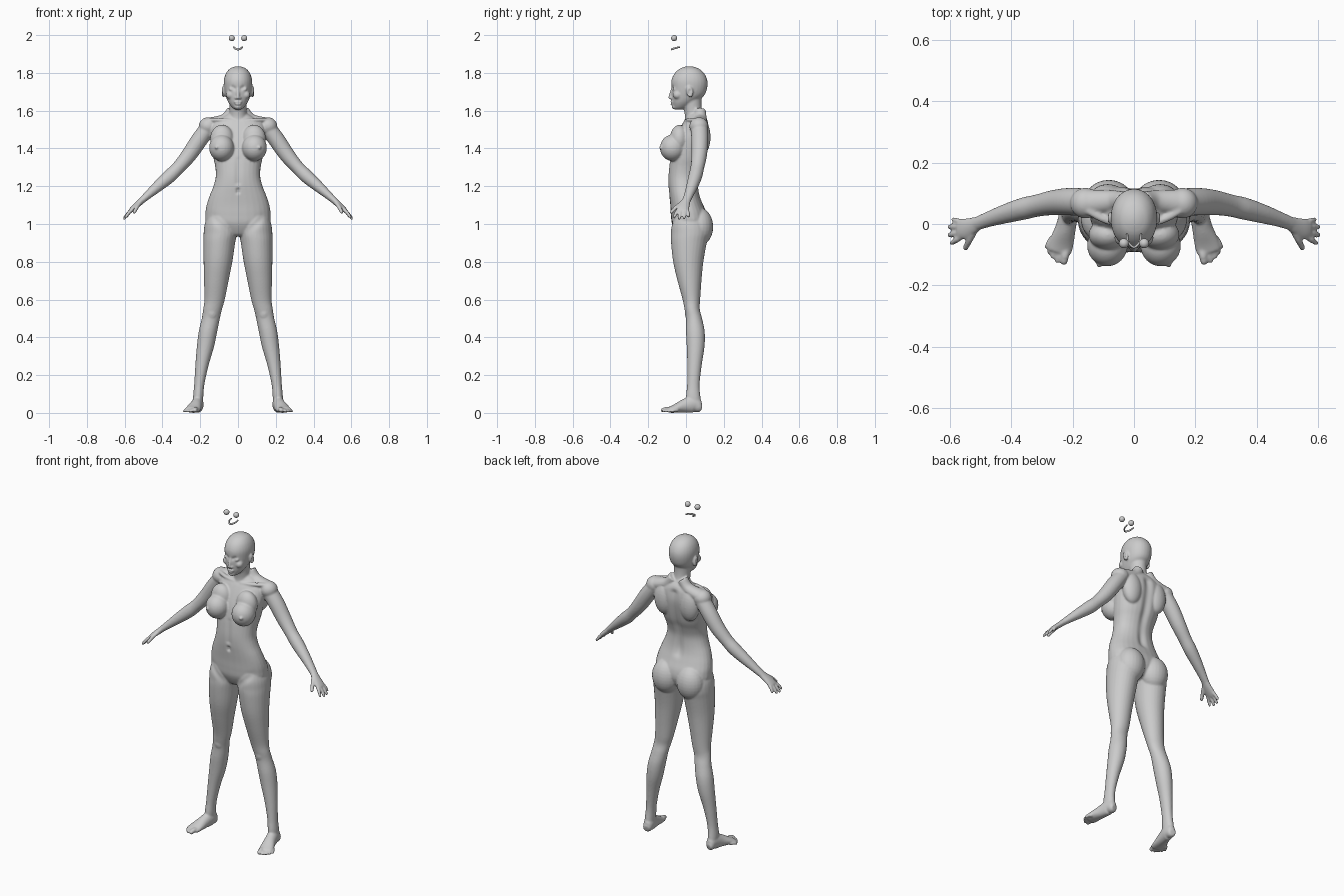
import bpy, bmesh, math
from mathutils import Vector, Matrix
from mathutils.geometry import intersect_point_line

SEG = 28
bm = bmesh.new()


def spline(rows, n=5):
    """Catmull-Rom through rows of numbers."""
    out = []
    for i in range(len(rows) - 1):
        a, b = rows[max(i - 1, 0)], rows[i]
        c, d = rows[i + 1], rows[min(i + 2, len(rows) - 1)]
        for k in range(n):
            t = k / n
            out.append([0.5 * (2*q + (r - p)*t + (2*p - 5*q + 4*r - s)*t*t + (3*q - p - 3*r + s)*t**3)
                        for p, q, r, s in zip(a, b, c, d)])
    return out + [list(rows[-1])]


def skin(bm, rings):
    loops = [[bm.verts.new(p) for p in ring] for ring in rings]
    for a, b in zip(loops, loops[1:]):
        for i in range(len(a)):
            j = (i + 1) % len(a)
            bm.faces.new((a[i], a[j], b[j], b[i]))
    bm.faces.new(loops[0])
    bm.faces.new(loops[-1])


def oval(c, u, v, p=2.0):
    pts = []
    for i in range(SEG):
        a = 2 * math.pi * i / SEG
        f = lambda w: math.copysign(abs(w) ** (2 / p), w)
        pts.append(c + u * f(math.cos(a)) + v * f(math.sin(a)))
    return pts


def bands(rows, s=1, p=2.0):
    """Upright form: rows of z, x0, x1, y0, y1."""
    skin(bm, [oval(Vector((s*(x0 + x1)/2, (y0 + y1)/2, z)), Vector(((x1 - x0)/2, 0, 0)),
                   Vector((0, (y1 - y0)/2, 0)), p) for z, x0, x1, y0, y1 in spline(rows)])


def tube(rows, s=1, ref=(0, 1, 0), target=None):
    """Limb: rows of x, y, z, radius along ref, other radius."""
    rows = spline(rows)
    pts = [Vector((s*r[0], r[1], r[2])) for r in rows]
    rings = []
    for i, c in enumerate(pts):
        t = (pts[min(i + 1, len(pts) - 1)] - pts[max(i - 1, 0)]).normalized()
        u = Vector(ref)
        u = (u - t * u.dot(t)).normalized()
        rings.append(oval(c, u * rows[i][3], t.cross(u) * rows[i][4]))
    skin(target or bm, rings)


def ball(c, r, s=1, tilt=0.0):
    m = Matrix.Translation((s*c[0], c[1], c[2])) @ Matrix.Rotation(tilt, 4, 'X') @ Matrix.Diagonal((*r, 1))
    bmesh.ops.create_uvsphere(bm, u_segments=24, v_segments=16, radius=1, matrix=m)


def digit(a, b, r, s, bend=0.004):
    mid = [(p + q)/2 for p, q in zip(a, b)]
    mid[2] += bend
    tube([(*a, r, r), (*mid, r, r), (*b, r*0.85, r*0.85)], s, (0.3, 1, 0.1) if a[2] > 0.5 else (1, 0, 0))
    ball(b, (r*0.85,)*3, s)


def sym(rows):
    return [(z, -w, w, f, b) for z, w, f, b in rows]


# torso
bands(sym([(.935, .03, -.03, .05), (.95, .10, -.05, .09), (1.0, .166, -.074, .115), (1.05, .173, -.08, .112),
           (1.10, .166, -.083, .092), (1.15, .15, -.088, .074), (1.20, .13, -.093, .066), (1.25, .118, -.094, .066),
           (1.30, .12, -.09, .08), (1.35, .13, -.083, .10), (1.42, .14, -.068, .116), (1.48, .145, -.045, .124),
           (1.53, .135, -.02, .12), (1.56, .09, .0, .11), (1.585, .05, .012, .09)]), p=2.25)
# neck
bands(sym([(1.50, .06, -.015, .115), (1.56, .05, -.006, .10), (1.60, .045, -.01, .085),
           (1.65, .047, -.02, .082), (1.70, .05, -.02, .09)]))
# head
bands(sym([(1.606, .016, -.058, -.015), (1.618, .032, -.066, .01), (1.645, .052, -.073, .05),
           (1.68, .066, -.077, .096), (1.72, .074, -.077, .112), (1.76, .075, -.077, .113),
           (1.795, .065, -.062, .098), (1.82, .046, -.036, .072), (1.832, .022, -.008, .043),
           (1.835, .006, .01, .025)]), p=2.1)
# nose, lips and chin
tube([(0, -.072, 1.722, .006, .006), (0, -.079, 1.695, .008, .008), (0, -.086, 1.67, .009, .008)], 1, (1, 0, 0))
ball((0, -.084, 1.669), (.010, .010, .008))
ball((0, -.076, 1.646), (.021, .008, .006))
ball((0, -.075, 1.636), (.018, .008, .006))
ball((0, -.06, 1.62), (.02, .016, .013))

for s in (1, -1):
    # face sides and ears
    ball((.012, -.077, 1.666), (.007, .008, .006), s)
    ball((.032, -.058, 1.714), (.017, .015, .012), s)
    ball((.042, -.045, 1.683), (.022, .024, .022), s)
    ball((.078, .02, 1.70), (.010, .018, .031), s, 0.2)
    # shoulder slope, shoulder blade and collarbone
    tube([(.03, .075, 1.60, .03, .03), (.07, .075, 1.553, .035, .03), (.155, .068, 1.525, .045, .038)], s)
    ball((.085, .085, 1.46), (.06, .045, .095), s)
    tube([(.02, .0, 1.545, .011, .009), (.09, .012, 1.55, .012, .010), (.15, .045, 1.55, .014, .012)], s)
    ball((.158, .068, 1.518), (.05, .05, .047), s)
    # chest
    ball((.085, -.035, 1.45), (.063, .05, .075), s)
    ball((.087, -.07, 1.403), (.066, .068, .070), s)
    ball((.114, -.131, 1.405), (.009, .012, .009), s)
    # buttock
    ball((.082, .07, .985), (.082, .074, .10), s)
    # leg
    bands([(1.06, .03, .155, -.06, .09), (1.0, .008, .176, -.078, .115), (.95, .006, .182, -.08, .122),
           (.90, .015, .183, -.079, .11), (.80, .03, .182, -.068, .092), (.70, .05, .18, -.045, .082),
           (.60, .07, .178, -.018, .075), (.55, .084, .184, -.008, .073), (.50, .096, .192, .0, .085),
           (.43, .11, .208, .0, .099), (.35, .127, .218, .004, .098), (.25, .156, .226, .007, .083),
           (.15, .178, .232, .006, .072), (.08, .184, .238, .0, .077), (.03, .186, .236, .01, .085)], s)
    # kneecap
    ball((.138, .014, .53), (.028, .02, .04), s)
    # foot and toes
    tube([(.208, .082, .026, .018, .018), (.210, .07, .03, .025, .029), (.212, .04, .045, .03, .045),
          (.222, -.01, .036, .033, .036), (.236, -.06, .022, .040, .022), (.243, -.09, .015, .040, .015)],
         s, (1, 0, 0))
    toes = ((.228, -.132, .014), (.25, -.126, .010), (.264, -.113, .010), (.276, -.098, .009), (.284, -.08, .009))
    for i, (x, y, r) in enumerate(toes):
        digit((.222 + .011*i, -.078 + .009*i, r + .003), (x, y + r*.7, r), r, s)
    # arm
    tube([(.15, .07, 1.52, .045, .042), (.205, .073, 1.445, .045, .044), (.26, .07, 1.365, .041, .041),
          (.315, .06, 1.30, .036, .035), (.36, .05, 1.255, .036, .036), (.42, .033, 1.203, .031, .030),
          (.475, .015, 1.155, .025, .022), (.52, -.002, 1.115, .022, .016)], s)
    # hand and fingers
    tube([(.505, .004, 1.128, .022, .017), (.53, -.008, 1.105, .029, .016), (.555, -.016, 1.083, .034, .014),
          (.572, -.018, 1.067, .032, .011)], s)
    digit((.52, -.022, 1.11), (.549, -.077, 1.063), .011, s)
    fingers = ((-.043, .594, -.062, 1.037), (-.026, .602, -.036, 1.030), (-.009, .601, -.009, 1.032),
               (.007, .588, .014, 1.042))
    for y, tx, ty, tz in fingers:
        digit((.563, y, 1.073), (tx, ty, tz), .0093, s)

bmesh.ops.recalc_face_normals(bm, faces=bm.faces)


def add(name, bm):
    me = bpy.data.meshes.new(name)
    bm.to_mesh(me)
    bm.free()
    ob = bpy.data.objects.new(name, me)
    bpy.context.collection.objects.link(ob)
    return ob


# fuse all forms into one skin
body = add("body", bm)
rm = body.modifiers.new("fuse", 'REMESH')
rm.mode, rm.voxel_size = 'VOXEL', .005
sm = body.modifiers.new("soften", 'SMOOTH')
sm.factor, sm.iterations = .5, 5
fused = bpy.data.meshes.new_from_object(body.evaluated_get(bpy.context.evaluated_depsgraph_get()))
body.modifiers.clear()
body.data = fused

# sculpted creases: start, end, radius, push
strokes = [((0, .12, 1.52), (0, .066, 1.14), .022, (0, -.012, 0)),    # spine
           ((0, -.095, 1.34), (0, -.093, 1.22), .014, (0, .006, 0)),  # midline
           ((0, -.092, 1.18), (0, -.092, 1.17), .010, (0, .010, 0)),  # navel
           ((-.015, -.084, 1.641), (.015, -.084, 1.641), .004, (0, .003, 0))]  # mouth
for s in (1, -1):
    strokes += [((s*.018, -.076, 1.718), (s*.03, -.074, 1.724), .010, (0, .006, 0)),   # eye socket
                ((s*.15, -.07, 1.05), (s*.05, -.085, .96), .018, (0, .006, 0)),        # groin
                ((s*.087, .02, 1.705), (s*.087, .015, 1.69), .008, (-s*.006, 0, 0))]   # ear
for a, b, r, push in strokes:
    a, b, push = Vector(a), Vector(b), Vector(push)
    for v in fused.vertices:
        if not min(a.z, b.z) - 3*r < v.co.z < max(a.z, b.z) + 3*r:
            continue
        q, t = intersect_point_line(v.co, a, b)
        d = (v.co - a.lerp(b, min(1, max(0, t)))).length
        if d < 3*r:
            v.co += push * math.exp(-(d / r) ** 2)
fused.shade_smooth()

# loose eyeballs and teeth above the head
for name, s in (("left_eye", 1), ("right_eye", -1)):
    eb = bmesh.new()
    bmesh.ops.create_uvsphere(eb, u_segments=24, v_segments=16, radius=.016,
                              matrix=Matrix.Translation((s*.033, -.063, 1.984)))
    add(name, eb).data.shade_smooth()
tb = bmesh.new()
tube([(-.023, -.032, 1.937, .004, .004), (-.019, -.058, 1.931, .005, .004), (0, -.076, 1.925, .006, .004),
      (.019, -.058, 1.931, .005, .004), (.023, -.032, 1.937, .004, .004)], 1, (0, 0, 1), tb)
bmesh.ops.recalc_face_normals(tb, faces=tb.faces)
add("teeth", tb).data.shade_smooth()
